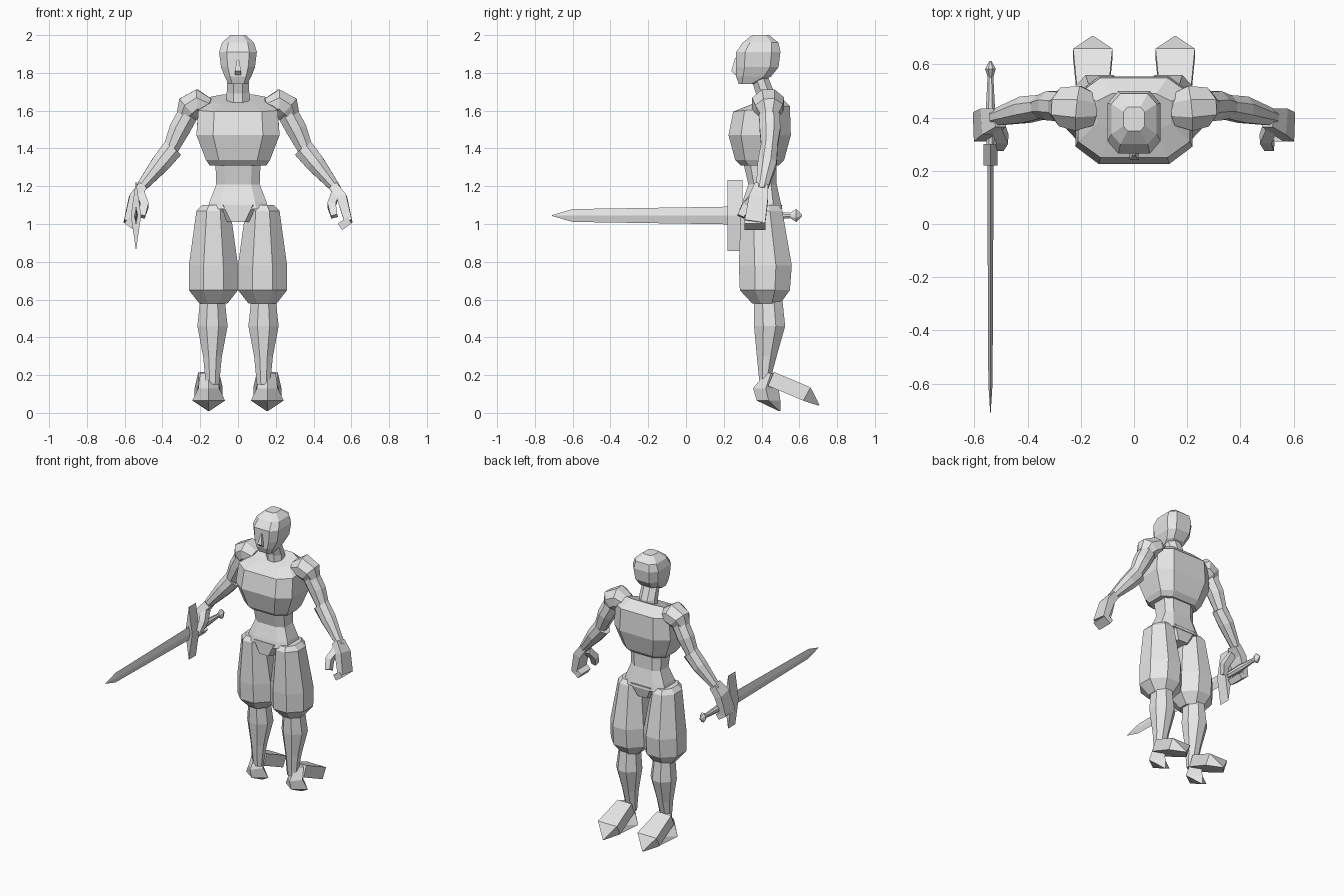
import bpy, bmesh
from mathutils import Vector

cube = bpy.data.objects.get("Cube")
if cube:
    bpy.data.objects.remove(cube)

GREY = (.8, .8, .8, 1)
grey_material = bpy.data.materials.new("plain_grey")
grey_material.use_nodes = True
grey_material.diffuse_color = GREY
grey_material.node_tree.nodes["Principled BSDF"].inputs["Base Color"].default_value = GREY

SIDEWAYS, DEEP, UP = Vector((1, 0, 0)), Vector((0, 1, 0)), Vector((0, 0, 1))


# Cross-sections
def octagon(flat):
    """Eight-sided section; flat is the share of each side left uncut."""
    quarter = [(1, flat), (flat, 1)]
    half = quarter + [(-b, a) for a, b in quarter]
    return half + [(-a, -b) for a, b in half]


SOFT, WIDE = octagon(.4), octagon(.6)
BOX = [(1, 1), (-1, 1), (-1, -1), (1, -1)]
DIAMOND = [(1, 0), (0, 1), (-1, 0), (0, -1)]


def skin(name, section, rings):
    """Join rings of (centre, across, along) into one closed faceted solid."""
    bm = bmesh.new()
    loops = [[bm.verts.new(centre + across * a + along * b) for a, b in section]
             for centre, across, along in rings]
    for low, high in zip(loops, loops[1:]):
        for i in range(len(section)):
            bm.faces.new((low[i - 1], low[i], high[i], high[i - 1]))
    bm.faces.new(loops[0])
    bm.faces.new(loops[-1])
    bmesh.ops.recalc_face_normals(bm, faces=bm.faces)
    mesh = bpy.data.meshes.new(name)
    bm.to_mesh(mesh)
    bm.free()
    mesh.materials.append(grey_material)
    bpy.context.collection.objects.link(bpy.data.objects.new(name, mesh))


def ring(z, half, front, back, rise=0):
    """Level slice of an upright part; rise lifts its back edge."""
    centre = DEEP * (front + back) / 2 + UP * z
    return centre, SIDEWAYS * half, DEEP * (back - front) / 2 + UP * rise


def column(name, section, *rings, x=0):
    skin(name, section, [(c + SIDEWAYS * x, across, along) for c, across, along in rings])


def joint(x, y, z, half, depth=None):
    """Point on the path of a limb, with its half width and half depth."""
    return Vector((x, y, z)), half, depth or half


def limb(name, section, *joints, mirror=1, facing=DEEP):
    """Sweep a section along joints, square to the path."""
    path = [Vector((mirror * p.x, p.y, p.z)) for p, half, depth in joints]
    rings = []
    for i, (point, half, depth) in enumerate(joints):
        heading = (path[min(i + 1, len(path) - 1)] - path[max(i - 1, 0)]).normalized()
        across = facing.cross(heading).normalized()
        rings.append((path[i], across * half, heading.cross(across) * depth))
    skin(name, section, rings)


# Head, nose and neck
column("head", WIDE,
       ring(z=1.74, half=.05, front=.28, back=.36),
       ring(z=1.78, half=.07, front=.265, back=.45),
       ring(z=1.83, half=.09, front=.265, back=.49),
       ring(z=1.91, half=.1, front=.265, back=.5),
       ring(z=1.96, half=.085, front=.3, back=.49),
       ring(z=2, half=.04, front=.35, back=.44))
column("nose", BOX,
       ring(z=1.79, half=.016, front=.26, back=.3),
       ring(z=1.81, half=.016, front=.24, back=.3),
       ring(z=1.88, half=.004, front=.26, back=.3))
column("neck", SOFT,
       ring(z=1.6, half=.06, front=.37, back=.48),
       ring(z=1.69, half=.06, front=.37, back=.47),
       ring(z=1.79, half=.055, front=.34, back=.43))

# Torso
column("chest", WIDE,
       ring(z=1.31, half=.15, front=.29, back=.49),
       ring(z=1.34, half=.17, front=.26, back=.52),
       ring(z=1.47, half=.22, front=.225, back=.555),
       ring(z=1.61, half=.21, front=.25, back=.55, rise=.015),
       ring(z=1.66, half=.14, front=.35, back=.49, rise=.025))
column("waist", WIDE,
       ring(z=1.08, half=.16, front=.29, back=.51),
       ring(z=1.12, half=.15, front=.3, back=.5),
       ring(z=1.21, half=.115, front=.33, back=.48),
       ring(z=1.34, half=.12, front=.3, back=.48))
column("pelvis", WIDE,
       ring(z=1.01, half=.06, front=.29, back=.49),
       ring(z=1.1, half=.13, front=.29, back=.51))

for label, mirror in (("left_", 1), ("right_", -1)):
    # Baggy trouser leg, lower leg and faceted foot with a wedge behind it
    column(label + "trouser", SOFT,
           ring(z=.58, half=.075, front=.35, back=.5),
           ring(z=.65, half=.13, front=.285, back=.55),
           ring(z=.78, half=.13, front=.28, back=.56),
           ring(z=1.07, half=.09, front=.29, back=.51),
           ring(z=1.1, half=.06, front=.31, back=.49), x=mirror * .13)
    column(label + "lower_leg", SOFT,
           ring(z=.15, half=.035, front=.39, back=.44),
           ring(z=.3, half=.05, front=.375, back=.48),
           ring(z=.46, half=.08, front=.36, back=.525),
           ring(z=.6, half=.065, front=.36, back=.51), x=mirror * .135)
    column(label + "foot", DIAMOND,
           ring(z=.01, half=.004, front=.49, back=.5),
           ring(z=.065, half=.087, front=.375, back=.5),
           ring(z=.13, half=.055, front=.355, back=.49),
           ring(z=.21, half=.045, front=.42, back=.48), x=mirror * .155)
    limb(label + "foot_wedge", BOX,
         joint(x=.155, y=.45, z=.18, half=.055, depth=.04),
         joint(x=.155, y=.64, z=.1, half=.074, depth=.04),
         joint(x=.155, y=.705, z=.04, half=.003), mirror=mirror, facing=UP)

    # Shoulder and arm
    limb(label + "shoulder", SOFT,
         joint(x=.155, y=.43, z=1.62, half=.045, depth=.06),
         joint(x=.21, y=.435, z=1.64, half=.073, depth=.085),
         joint(x=.26, y=.44, z=1.61, half=.073),
         joint(x=.285, y=.44, z=1.57, half=.045), mirror=mirror)
    limb(label + "upper_arm", SOFT,
         joint(x=.25, y=.44, z=1.61, half=.055),
         joint(x=.31, y=.445, z=1.5, half=.055),
         joint(x=.36, y=.44, z=1.39, half=.04), mirror=mirror)
    limb(label + "forearm", SOFT,
         joint(x=.345, y=.44, z=1.4, half=.055, depth=.045),
         joint(x=.41, y=.43, z=1.32, half=.05),
         joint(x=.525, y=.4, z=1.18, half=.025, depth=.03), mirror=mirror)

    # Curled hand
    limb(label + "palm", BOX,
         joint(x=.505, y=.4, z=1.2, half=.025, depth=.035),
         joint(x=.55, y=.385, z=1.14, half=.027, depth=.05),
         joint(x=.585, y=.365, z=1.01, half=.02, depth=.055), mirror=mirror)
    limb(label + "fingers", BOX,
         joint(x=.59, y=.365, z=1.02, half=.02, depth=.055),
         joint(x=.54, y=.365, z=.985, half=.02, depth=.055), mirror=mirror)
    limb(label + "thumb", BOX,
         joint(x=.515, y=.375, z=1.16, half=.022),
         joint(x=.495, y=.32, z=1.1, half=.022),
         joint(x=.51, y=.29, z=1.04, half=.018), mirror=mirror)


# Sword, held level and pointing forward
def station(y, half, depth):
    return joint(-.54, y, 1.045, half, depth)


limb("sword_blade", DIAMOND,
     station(y=-.71, half=.001, depth=.002),
     station(y=-.6, half=.008, depth=.034),
     station(y=.24, half=.012, depth=.047), facing=UP)
limb("sword_guard", DIAMOND,
     station(y=.22, half=.027, depth=.187),
     station(y=.3, half=.027, depth=.187), facing=UP)
limb("sword_grip", SOFT,
     station(y=.29, half=.014, depth=.02),
     station(y=.42, half=.018, depth=.024),
     station(y=.57, half=.01, depth=.013), facing=UP)
limb("sword_pommel", SOFT,
     station(y=.545, half=.008, depth=.01),
     station(y=.583, half=.02, depth=.034),
     station(y=.613, half=.004, depth=.004), facing=UP)
